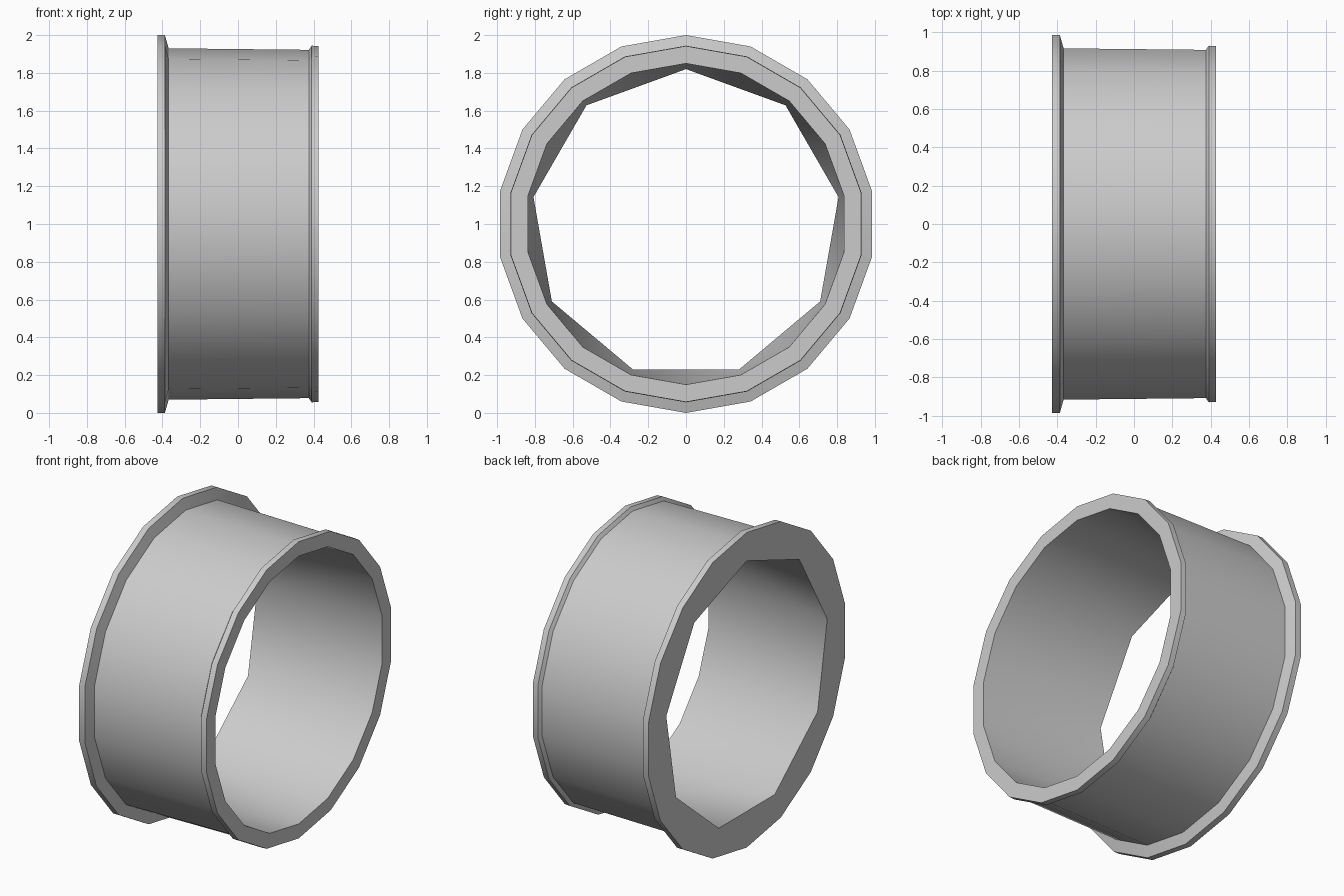
import bpy, bmesh, math

cube = bpy.data.objects.get("Cube")
if cube:
    bpy.data.objects.remove(cube)

SIDES = 18
mat = bpy.data.materials.new("plain grey")
mat.use_nodes = True
grey = (0.6, 0.6, 0.6, 1)
mat.diffuse_color = grey
mat.node_tree.nodes["Principled BSDF"].inputs["Base Color"].default_value = grey

bm = bmesh.new()


def ring(x, r, n=SIDES):
    step = math.tau / n
    return [bm.verts.new((x, r * math.sin(i * step), 1 + r * math.cos(i * step)))
            for i in range(n)]


# Outer skin: wide flange, tapered barrel, narrow lip, then the lip's end face
profile = [(-0.427, 1.0), (-0.387, 1.0), (-0.367, 0.93), (0.375, 0.922),
           (0.39, 0.944), (0.427, 0.942), (0.427, 0.85)]
rings = [ring(x, r) for x, r in profile]
for a, b in zip(rings, rings[1:]):
    for i in range(SIDES):
        j = (i + 1) % SIDES
        bm.faces.new((a[i], a[j], b[j], b[i]))

# Bore narrows from the round lip to a nine-sided hole in the flange end
hole = ring(-0.427, 0.82, SIDES // 2)
for wide in (rings[-1], rings[0]):
    for k in range(SIDES // 2):
        h0, h1 = hole[k], hole[(k + 1) % len(hole)]
        w0, w1, w2 = (wide[(2 * k + n) % SIDES] for n in range(3))
        for tri in ((h0, w0, w1), (h0, w1, h1), (h1, w1, w2)):
            bm.faces.new(tri)

bmesh.ops.recalc_face_normals(bm, faces=bm.faces)
mesh = bpy.data.meshes.new("flanged_ring")
bm.to_mesh(mesh)
bm.free()
mesh.materials.append(mat)
body = bpy.data.objects.new("flanged_ring", mesh)
bpy.context.collection.objects.link(body)

# Smooth round walls, crisp rims
bpy.ops.object.select_all(action="DESELECT")
body.select_set(True)
bpy.context.view_layer.objects.active = body
bpy.ops.object.shade_smooth_by_angle(angle=math.radians(35))
